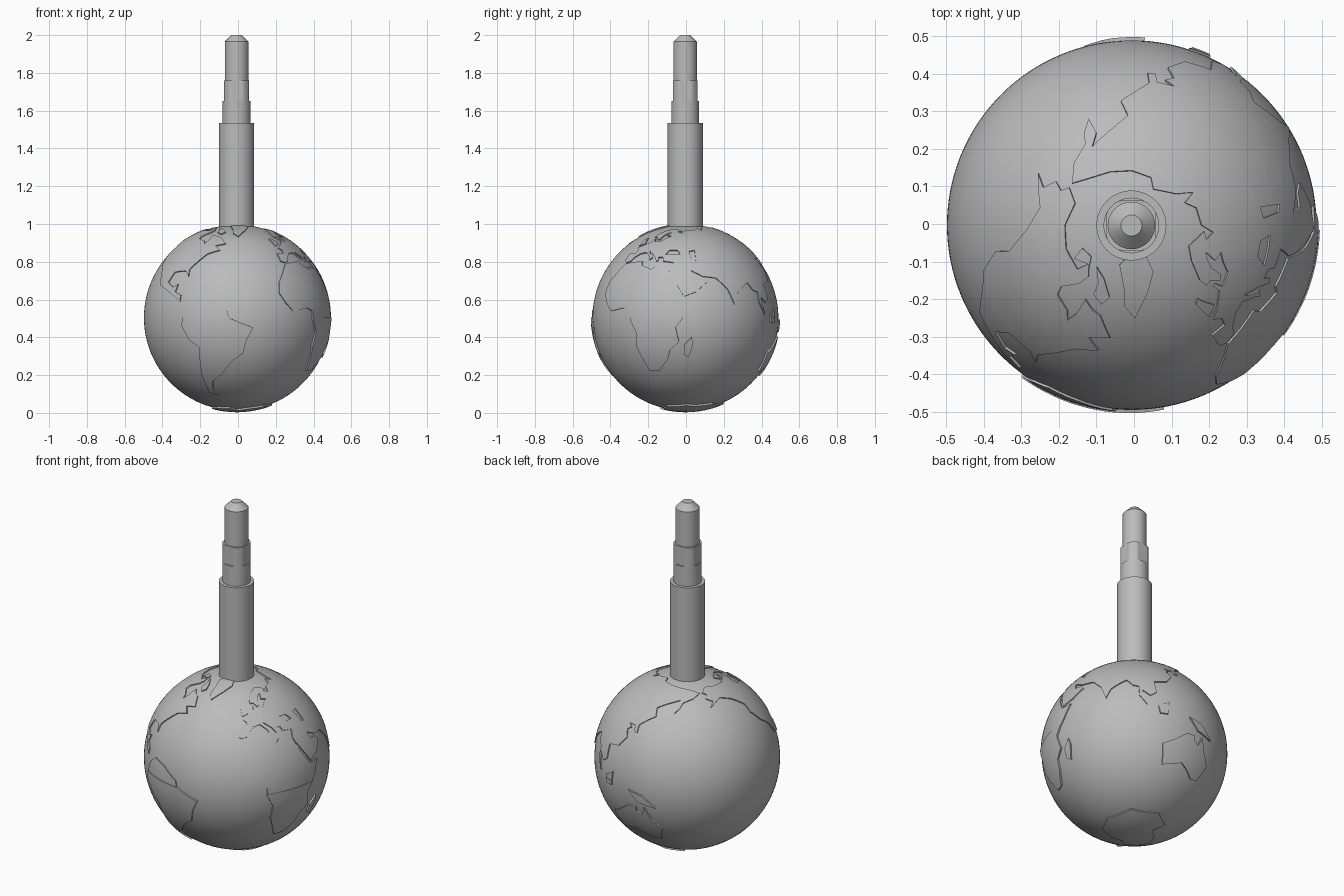
import bpy
import bmesh
import math
from mathutils import Vector

RADIUS = 0.492
CENTRE = Vector((-0.006, -0.003, 0.504))
NORTH_HEIGHT = 0.006
SOUTH_HEIGHT = 0.009
GRID_STEP = 0.07

default_cube = bpy.data.objects.get("Cube")
if default_cube:
    bpy.data.objects.remove(default_cube, do_unlink=True)

grey = bpy.data.materials.new("plain grey")
grey.use_nodes = True
grey.diffuse_color = (0.5, 0.5, 0.5, 1)
grey.node_tree.nodes["Principled BSDF"].inputs["Base Color"].default_value = (0.5, 0.5, 0.5, 1)


def finish(bm, name, location, angle=30):
    """Turn a bmesh into a named, smooth shaded object."""
    mesh = bpy.data.meshes.new(name)
    bm.to_mesh(mesh)
    bm.free()
    mesh.materials.append(grey)
    obj = bpy.data.objects.new(name, mesh)
    obj.location = location
    bpy.context.collection.objects.link(obj)
    bpy.ops.object.select_all(action="DESELECT")
    obj.select_set(True)
    bpy.context.view_layer.objects.active = obj
    bpy.ops.object.shade_smooth_by_angle(angle=math.radians(angle))
    return obj


def direction(longitude, latitude):
    """Unit vector of a place on the globe."""
    turn, rise = math.radians(longitude - 45), math.radians(latitude)
    return Vector((math.cos(turn) * math.cos(rise), math.sin(turn) * math.cos(rise), math.sin(rise)))


def slice_mesh(bm, point, normal):
    geometry = bm.verts[:] + bm.edges[:] + bm.faces[:]
    return bmesh.ops.bisect_plane(bm, geom=geometry, dist=1e-6, plane_co=point, plane_no=normal)


def raised_land(name, coast, lakes=()):
    """Fill a coastline flat, wrap it over the sphere and give it side walls."""
    middle = sum((direction(*place) for place in coast), Vector()).normalized()
    frame = middle.to_track_quat("Z", "Y")
    bm = bmesh.new()
    for outline in (coast, *lakes):
        loop = []
        for place in outline:
            local = frame.inverted() @ direction(*place)
            flat = Vector((local.x, local.y, 0))
            flat *= math.acos(max(-1, min(1, local.z))) / max(flat.length, 1e-9)
            loop.append(bm.verts.new(flat))
        for start, end in zip(loop, loop[1:] + loop[:1]):
            bm.edges.new((start, end))
    bmesh.ops.triangle_fill(bm, edges=bm.edges[:], use_beauty=True, normal=(0, 0, 1))

    # Cut into a fine grid so that it can follow the curve
    reach = max(vert.co.length for vert in bm.verts)
    count = math.ceil(reach / GRID_STEP)
    for step in range(-count, count + 1):
        slice_mesh(bm, (step * GRID_STEP, 0, 0), (1, 0, 0))
        slice_mesh(bm, (0, step * GRID_STEP, 0), (0, 1, 0))
    bmesh.ops.triangulate(bm, faces=bm.faces[:])
    for vert in bm.verts:
        arc = vert.co.length
        local = vert.co * (math.sin(arc) / max(arc, 1e-9))
        local.z = math.cos(arc)
        vert.co = frame @ local

    # Step at the equator between the two halves
    cut = slice_mesh(bm, (0, 0, 0), (0, 0, 1))["geom_cut"]
    seam = [item for item in cut if isinstance(item, bmesh.types.BMEdge) and len(item.link_faces) > 1]
    bmesh.ops.split_edges(bm, edges=seam)
    for vert in bm.verts:
        southern = any(face.calc_center_median().z < 0 for face in vert.link_faces)
        vert.tag = southern
    for vert in bm.verts:
        vert.co = vert.co.normalized() * (RADIUS + (SOUTH_HEIGHT if vert.tag else NORTH_HEIGHT))
    bm.normal_update()
    wrong = [face for face in bm.faces if face.normal.dot(face.calc_center_median()) < 0]
    bmesh.ops.reverse_faces(bm, faces=wrong)

    # Side walls that run down into the sphere
    rim = [edge for edge in bm.edges if edge.is_boundary]
    walls = bmesh.ops.extrude_edge_only(bm, edges=rim)["geom"]
    for vert in (item for item in walls if isinstance(item, bmesh.types.BMVert)):
        vert.co = vert.co.normalized() * (RADIUS - 0.006)
    return finish(bm, name, CENTRE)


# Globe
bm = bmesh.new()
bmesh.ops.create_uvsphere(bm, u_segments=128, v_segments=64, radius=RADIUS)
finish(bm, "globe", CENTRE)

# Stem: radius, height, and half the distance between the four flats
rings = [
    (0.093, 0.95, 1), (0.093, 1.535, 1), (0.074, 1.535, 1), (0.074, 1.65, 1),
    (0.074, 1.65, 0.066), (0.074, 1.76, 0.066), (0.063, 1.76, 1), (0.063, 1.965, 1), (0.028, 2, 1),
]
SIDES = 64
bm = bmesh.new()
levels = []
for radius, height, flat in rings:
    level = []
    for side in range(SIDES):
        angle = math.tau * side / SIDES
        across, along = (max(-flat, min(flat, radius * f(angle))) for f in (math.cos, math.sin))
        level.append(bm.verts.new((across, along, height)))
    levels.append(level)
for lower, upper in zip(levels, levels[1:]):
    for side in range(SIDES):
        after = (side + 1) % SIDES
        bm.faces.new((lower[side], lower[after], upper[after], upper[side]))
bm.faces.new(levels[-1])
bm.faces.new(levels[0][::-1])
bmesh.ops.remove_doubles(bm, verts=bm.verts[:], dist=1e-5)
finish(bm, "stem", (-0.007, -0.004, 0), 25)

# Coastlines as longitude and latitude
europe = [
    (23, 40), (24, 38), (22, 37), (19, 41), (13, 45), (14, 43), (18, 40), (16, 38), (15, 40),
    (10, 44), (4, 43), (0, 40), (-2, 37), (-6, 36), (-9, 37), (-9, 43), (-2, 43), (-1, 46),
    (-4, 48), (2, 51), (8, 54), (8, 57), (10, 57), (11, 54), (19, 55), (23, 58), (28, 60),
    (22, 61), (25, 65), (21, 64), (17, 61), (16, 57), (13, 56), (10, 59), (6, 59), (6, 62),
    (14, 68), (25, 71), (40, 67), (34, 66), (40, 64), (45, 68), (60, 69), (68, 72), (73, 68), (80, 73),
]
asia = [
    (104, 77), (113, 74), (135, 73), (157, 72), (178, 70), (190, 67), (178, 63), (165, 60),
    (162, 56), (157, 52), (156, 58), (162, 62), (153, 60), (137, 54), (140, 48), (128, 40),
    (129, 35), (126, 35), (125, 39), (118, 39), (122, 37), (119, 35), (122, 30), (117, 23),
    (108, 21), (109, 12), (105, 9), (100, 13), (103, 2), (98, 9), (98, 16), (94, 17), (90, 22),
    (80, 15), (77, 8), (73, 18), (70, 21), (66, 25), (57, 26), (49, 30), (51, 25), (56, 25),
    (59, 22), (52, 16), (44, 13), (39, 21), (35, 28), (34, 31), (36, 36), (28, 37), (27, 40),
]
black_sea = [(28, 42), (31, 46), (38, 46), (41, 42), (35, 42)]
caspian_sea = [(48, 45), (53, 46), (53, 37), (50, 38)]
raised_land("europe_and_asia", europe + asia, (black_sea, caspian_sea))

raised_land("africa", [
    (-6, 35), (10, 37), (11, 34), (20, 31), (22, 33), (33, 31), (37, 21), (43, 12), (51, 12),
    (46, 3), (39, -6), (41, -15), (35, -20), (33, -26), (26, -34), (18, -34), (12, -18),
    (13, -9), (9, -1), (9, 4), (4, 6), (-8, 4), (-13, 9), (-17, 15), (-16, 22), (-10, 30),
])
raised_land("south_america", [
    (-77, 8), (-72, 12), (-62, 10), (-51, 4), (-50, 0), (-35, -6), (-39, -14), (-41, -22),
    (-48, -27), (-57, -37), (-65, -42), (-68, -50), (-66, -55), (-73, -52), (-73, -38),
    (-70, -18), (-76, -14), (-81, -5), (-80, 1),
])
raised_land("north_america", [
    (-166, 67), (-156, 71), (-135, 69), (-115, 68), (-96, 68), (-93, 72), (-85, 69), (-87, 65),
    (-94, 60), (-92, 57), (-82, 55), (-79, 52), (-77, 56), (-77, 62), (-70, 60), (-64, 59),
    (-56, 52), (-66, 50), (-60, 46), (-70, 43), (-75, 38), (-81, 31), (-80, 26), (-84, 30),
    (-94, 29), (-97, 22), (-91, 19), (-87, 21), (-88, 16), (-83, 14), (-83, 10), (-88, 13),
    (-94, 16), (-105, 20), (-112, 30), (-118, 34), (-124, 42), (-123, 48), (-133, 56),
    (-146, 60), (-158, 57), (-164, 55), (-158, 59), (-165, 62), (-161, 65),
])
raised_land("greenland", [
    (-62, 77), (-50, 81), (-20, 81), (-20, 74), (-32, 68), (-43, 60), (-50, 64), (-52, 70),
])
raised_land("australia", [
    (114, -22), (122, -18), (130, -12), (136, -12), (136, -15), (140, -17), (142, -11),
    (146, -19), (153, -26), (150, -37), (144, -38), (137, -34), (131, -31), (124, -33), (116, -35),
])
raised_land("antarctica", [
    (-60, -74), (-45, -79), (-20, -75), (10, -70), (45, -68), (90, -66), (135, -66),
    (165, -70), (165, -78), (-150, -77), (-120, -74), (-90, -73),
])

# Islands
islands = {
    "madagascar": [(49, -12), (50, -16), (47, -25), (44, -23), (44, -17)],
    "britain": [(-5, 50), (1, 52), (-2, 56), (-3, 58), (-6, 57)],
    "new_guinea": [(131, -1), (141, -3), (150, -10), (138, -8)],
    "borneo": [(110, 2), (117, 6), (116, -3), (111, -3)],
    "baffin_island": [(-85, 73), (-72, 71), (-62, 66), (-66, 63), (-74, 65), (-75, 69)],
    "victoria_island": [(-110, 73), (-97, 74), (-92, 72), (-105, 69)],
}
for island, coast in islands.items():
    raised_land(island, coast)
